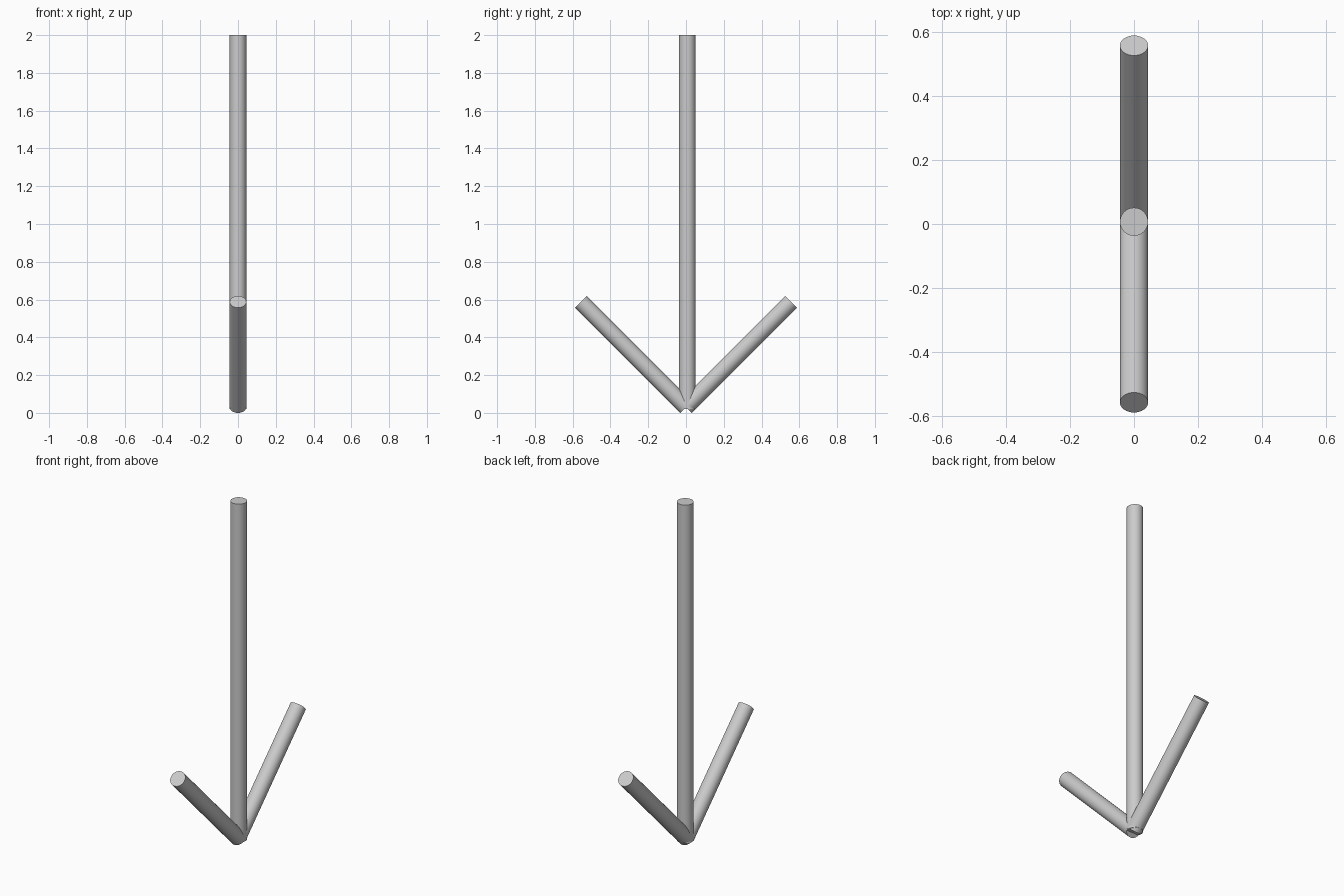
import bpy
from mathutils import Vector

if "Cube" in bpy.data.objects:
    bpy.data.objects.remove(bpy.data.objects["Cube"])

RADIUS = 0.044


def rod(name, start, end):
    """Capped cylinder running from start to end."""
    a, b = Vector(start), Vector(end)
    axis = b - a
    bpy.ops.mesh.primitive_cylinder_add(vertices=32, radius=RADIUS,
                                        depth=axis.length, location=(a + b) / 2)
    ob = bpy.context.object
    ob.name = name
    ob.rotation_euler = axis.to_track_quat('Z', 'Y').to_euler()
    bpy.ops.object.shade_smooth_by_angle()
    return ob


# Upright shaft
rod("shaft", (0, 0.007, 0.02), (0, 0.007, 2.0))

# Two barbs rising at 45 degrees from the tip
for side, label in ((-1, "front"), (1, "back")):
    rod(label + "_barb", (0, 0, 0.031), (0, side * 0.557, 0.588))
